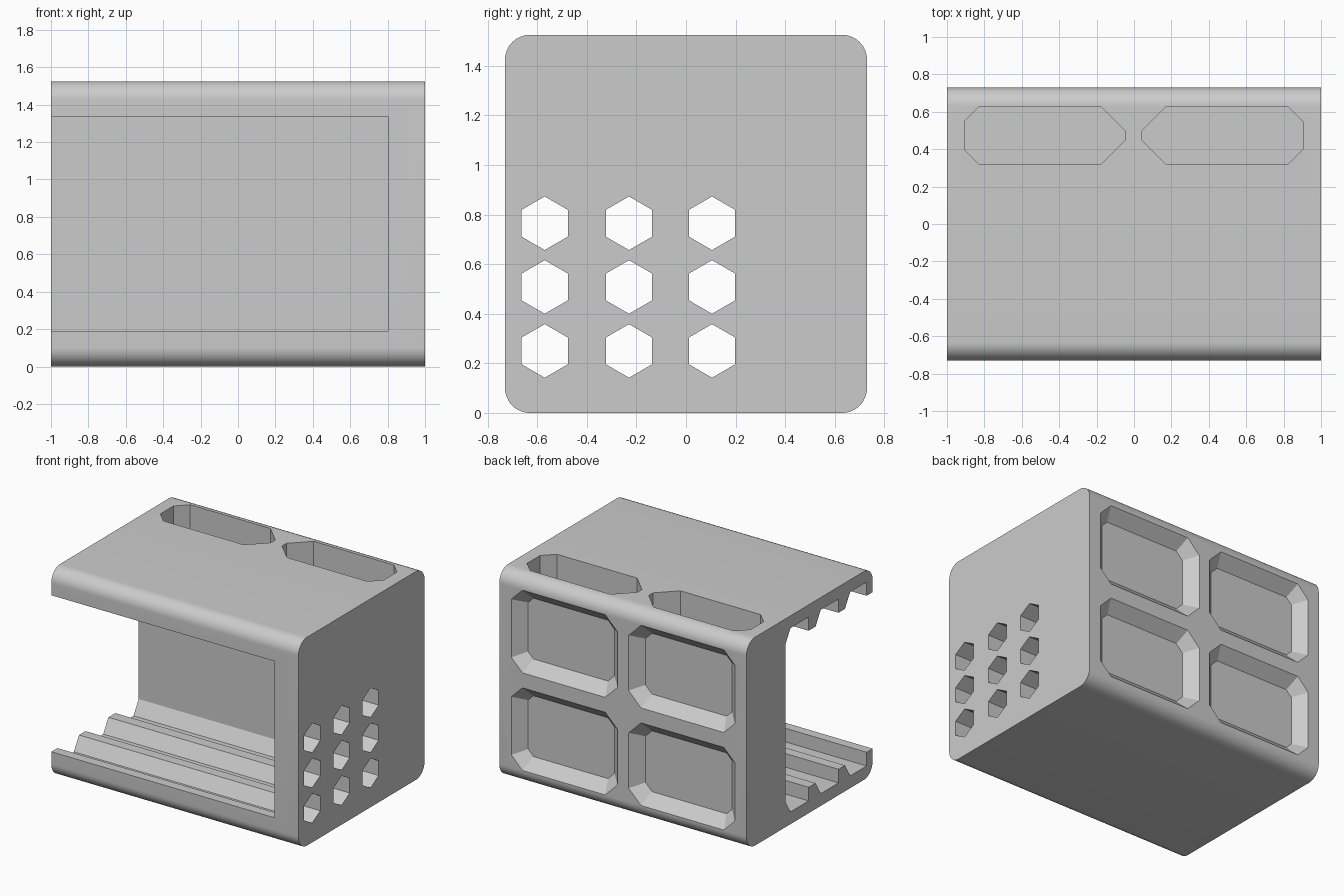
import bpy, bmesh, math
from mathutils import Vector

if "Cube" in bpy.data.objects:
    bpy.data.objects.remove(bpy.data.objects["Cube"], do_unlink=True)

H = 1.525      # height
D = 0.73       # half depth
MID = H / 2

grey = bpy.data.materials.new("matte_grey")
grey.use_nodes = True
grey.diffuse_color = (0.6, 0.6, 0.6, 1)
grey.node_tree.nodes["Principled BSDF"].inputs["Base Color"].default_value = (0.6, 0.6, 0.6, 1)


def loft(name, axis, start, start_pts, end, end_pts=None):
    """Solid between two outlines of equal point count, placed along an axis."""
    bm = bmesh.new()

    def ring(level, pts):
        verts = []
        for p in pts:
            co = list(p)
            co.insert("XYZ".index(axis), level)
            verts.append(bm.verts.new(co))
        return verts

    a, b = ring(start, start_pts), ring(end, end_pts or start_pts)
    bm.faces.new(a)
    bm.faces.new(b)
    for i in range(len(a)):
        j = (i + 1) % len(a)
        bm.faces.new((a[i], a[j], b[j], b[i]))
    bmesh.ops.recalc_face_normals(bm, faces=bm.faces)
    mesh = bpy.data.meshes.new(name)
    bm.to_mesh(mesh)
    bm.free()
    mesh.materials.append(grey)
    obj = bpy.data.objects.new(name, mesh)
    bpy.context.scene.collection.objects.link(obj)
    return obj


def cut_corner_box(cx, cy, w, h, outer, inner, grow=0.0):
    """Outline with corners cut at 45 degrees; inner cuts face the middle."""
    s = 1 if cx > 0 else -1
    k = grow * (2 - math.sqrt(2))
    o, i = outer + k, inner + k
    u, v = w / 2 + grow, h / 2 + grow
    half = [(u, v - o), (u - o, v), (i - u, v), (-u, v - i)]
    pts = half + [(x, -y) for x, y in reversed(half)]
    return [(cx + s * x, cy + y) for x, y in pts]


# Housing with rounded long edges
R, STEPS = 0.1, 12
outline = []
for quarter, (sy, sz) in enumerate([(1, 1), (-1, 1), (-1, -1), (1, -1)]):
    for n in range(STEPS + 1):
        t = math.pi / 2 * (quarter + n / STEPS)
        outline.append((sy * (D - R) + R * math.cos(t),
                        MID + sz * (MID - R) + R * math.sin(t)))
housing = loft("housing", "X", -1, outline, 1)

cutters = []

# Main bay, with matching shelf grooves in its floor and ceiling
TOP, LOW = 0.19, 0.09
floor = [(-0.85, TOP)]
for back, front in [(-0.66, -0.41), (-0.335, -0.07), (0.01, 0.28)]:
    floor += [(back, TOP), (back, LOW), (front - 0.06, LOW), (front, TOP)]
bay = floor + [(y, H - z) for y, z in reversed(floor)]
cutters.append(loft("bay_cutter", "X", -1.1, bay, 0.805))

# Hexagonal vents through the side wall
for y in (-0.57, -0.23, 0.105):
    for z in (0.25, 0.508, 0.765):
        hexagon = [(y + 0.108 * math.sin(n * math.pi / 3),
                    z + 0.108 * math.cos(n * math.pi / 3)) for n in range(6)]
        cutters.append(loft("vent_cutter", "X", 0.7, hexagon, 1.1))

for x in (-0.477, 0.473):
    # Deep pocket from the top
    pocket = cut_corner_box(x, 0.473, 0.86, 0.31, 0.08, 0.13)
    cutters.append(loft("top_pocket_cutter", "Z", 0.2, pocket, H + 0.1))
    # Shallow sloping recesses in the back
    for z in (MID - 0.357, MID + 0.357):
        wide = cut_corner_box(x, z, 0.86, 0.605, 0.09, 0.1, 0.02)
        narrow = cut_corner_box(x, z, 0.86, 0.605, 0.09, 0.1, -0.08)
        cutters.append(loft("back_recess_cutter", "Y", D - 0.08, narrow, D + 0.02, wide))

for cutter in cutters:
    cutter.hide_render = True
    mod = housing.modifiers.new(cutter.name, "BOOLEAN")
    mod.operation = "DIFFERENCE"
    mod.solver = "EXACT"
    mod.object = cutter

# Bake the cuts and drop the cutters
graph = bpy.context.evaluated_depsgraph_get()
graph.update()
carved = bpy.data.meshes.new_from_object(housing.evaluated_get(graph))
housing.modifiers.clear()
housing.data = carved
for cutter in cutters:
    bpy.data.objects.remove(cutter, do_unlink=True)

bpy.ops.object.select_all(action="DESELECT")
housing.select_set(True)
bpy.context.view_layer.objects.active = housing
bpy.ops.object.shade_smooth_by_angle(angle=math.radians(25))
